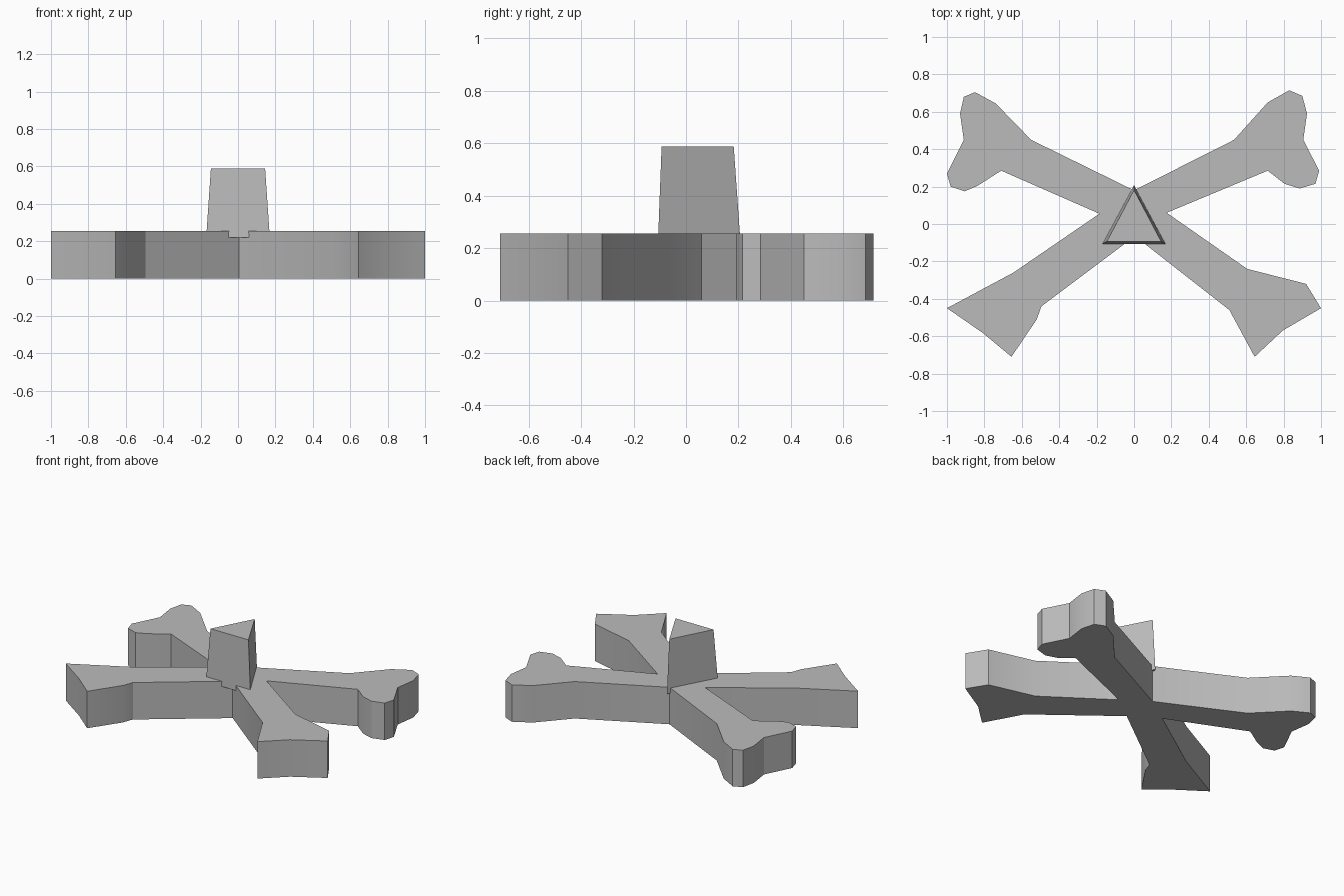
import bpy, bmesh, math

cube = bpy.data.objects.get("Cube")
if cube:
    bpy.data.objects.remove(cube, do_unlink=True)

grey = bpy.data.materials.new("plain_grey")
grey.use_nodes = True
colour = (0.5, 0.5, 0.5, 1)
grey.diffuse_color = colour
grey.node_tree.nodes["Principled BSDF"].inputs["Base Color"].default_value = colour


def loft(name, lower, upper, z0, z1):
    """Closed solid between two outlines with matching points."""
    bm = bmesh.new()
    a = [bm.verts.new((x, y, z0)) for x, y in lower]
    b = [bm.verts.new((x, y, z1)) for x, y in upper]
    bm.faces.new(a[::-1])
    bm.faces.new(b)
    n = len(a)
    for i in range(n):
        j = (i + 1) % n
        bm.faces.new((a[i], a[j], b[j], b[i]))
    bmesh.ops.recalc_face_normals(bm, faces=bm.faces)
    mesh = bpy.data.meshes.new(name)
    bm.to_mesh(mesh)
    bm.free()
    mesh.materials.append(grey)
    obj = bpy.data.objects.new(name, mesh)
    bpy.context.collection.objects.link(obj)
    bpy.ops.object.select_all(action="DESELECT")
    obj.select_set(True)
    bpy.context.view_layer.objects.active = obj
    bpy.ops.object.shade_smooth_by_angle(angle=math.radians(30))
    return obj


# Outlines of the four arms, counter-clockwise, each starting at a crotch
back_left_arm = [(0, .18), (-.55, .45), (-.74, .645), (-.85, .705), (-.91, .68),
                 (-.93, .59), (-.91, .45), (-1, .27), (-.98, .2), (-.905, .175),
                 (-.835, .205), (-.71, .285)]
front_left_arm = [(-.185, .055), (-.645, -.26), (-1, -.45), (-.805, -.585),
                  (-.655, -.71), (-.52, -.51), (-.495, -.44)]
front_right_arm = [(.005, -.065), (.51, -.46), (.645, -.71), (.795, -.57),
                   (1, -.45), (.92, -.32), (.605, -.24)]
back_right_arm = [(.175, .06), (.715, .285), (.805, .215), (.885, .19),
                  (.97, .215), (.99, .285), (.905, .45), (.925, .59),
                  (.9, .685), (.83, .715), (.715, .65), (.535, .45)]
outline = back_left_arm + front_left_arm + front_right_arm + back_right_arm
loft("crossed_bones", outline, outline, 0, .255)

# Tapered triangular post, sunk slightly into the cross
base = [(-.17, -.107), (.17, -.107), (0, .208)]
top = [(-.145, -.093), (.145, -.093), (0, .182)]
loft("triangular_post", base, top, .22, .588)
